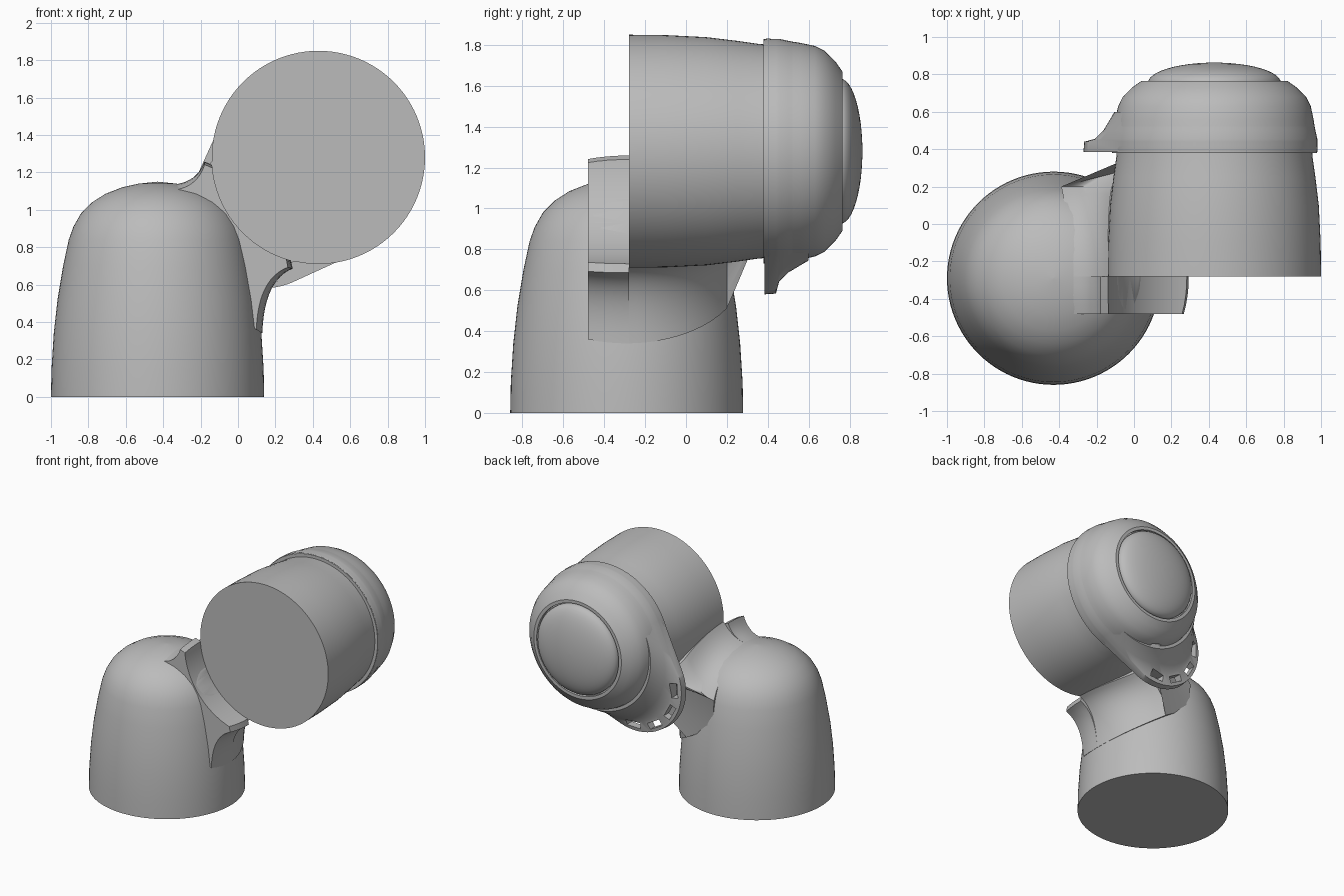
import bpy, bmesh
from math import sin, cos, pi, radians, sqrt
from mathutils import Matrix, Vector

if "Cube" in bpy.data.objects:
    bpy.data.objects.remove(bpy.data.objects["Cube"])

grey = bpy.data.materials.new("plain_grey")
grey.use_nodes = True
grey.diffuse_color = (0.5, 0.5, 0.5, 1)
grey.node_tree.nodes["Principled BSDF"].inputs["Base Color"].default_value = (0.5, 0.5, 0.5, 1)

POST = Vector((-0.43, -0.29, 0))     # foot of the upright post
HEAD = Vector((0.43, 0, 1.28))       # axis of the horizontal head, along y
R = 0.57


def finish(bm, name):
    bmesh.ops.recalc_face_normals(bm, faces=bm.faces)
    mesh = bpy.data.meshes.new(name)
    bm.to_mesh(mesh)
    bm.free()
    mesh.materials.append(grey)
    obj = bpy.data.objects.new(name, mesh)
    bpy.context.collection.objects.link(obj)
    return obj


def loft(name, rings):
    """Skin a list of equal-length closed rings and cap both ends."""
    bm = bmesh.new()
    loops = [[bm.verts.new(p) for p in ring] for ring in rings]
    n = len(loops[0])
    for a, b in zip(loops, loops[1:]):
        for i in range(n):
            j = (i + 1) % n
            bm.faces.new((a[i], a[j], b[j], b[i]))
    bm.faces.new(loops[0])
    bm.faces.new(loops[-1])
    return finish(bm, name)


def revolve(name, profile, origin, along_y=False, n=96):
    """Turn (radius, height) pairs around z, or around y."""
    rings = []
    for r, h in profile:
        ring = []
        for i in range(n):
            a = 2 * pi * i / n
            c, s = r * cos(a), r * sin(a)
            ring.append(origin + Vector((c, h, s) if along_y else (c, s, h)))
        rings.append(ring)
    return loft(name, rings)


def box_cutter(name, center, size, angle):
    bm = bmesh.new()
    m = Matrix.Translation(center) @ Matrix.Rotation(-angle, 4, 'Y') @ Matrix.Diagonal((*size, 1))
    bmesh.ops.create_cube(bm, size=1, matrix=m)
    return finish(bm, name)


def cut(obj, cutter):
    cutter.hide_render = True
    cutter.hide_viewport = True
    mod = obj.modifiers.new("cut", 'BOOLEAN')
    mod.operation = 'DIFFERENCE'
    mod.solver = 'EXACT'
    mod.object = cutter


def smooth(obj, angle=35):
    bpy.ops.object.select_all(action='DESELECT')
    obj.select_set(True)
    bpy.context.view_layer.objects.active = obj
    for mod in list(obj.modifiers):
        bpy.ops.object.modifier_apply(modifier=mod.name)
    bpy.ops.object.shade_smooth_by_angle(angle=radians(angle))


def polar(angle, r):
    a = radians(angle)
    return Vector((HEAD.x + r * cos(a), HEAD.z + r * sin(a)))


def bezier(p, k, t, n=12):
    return [p * (1 - u) ** 2 + k * 2 * u * (1 - u) + t * u * u for u in (i / n for i in range(n + 1))]


def neck_ring(y, lip):
    """Section of the neck: concave fillets from the post up to the head."""
    s = sqrt(1 - ((y - POST.y) / R) ** 2)
    low_t = polar(257 - 45 * (1 - s), lip)
    low_p = Vector((POST.x + 0.56 * s, 0.34 + 0.35 * (1 - s)))
    top_t = polar(182 + 28 * (1 - s), lip)
    top_p = Vector((POST.x + 0.08 * s, 0.6 + 0.535 * s))
    low = bezier(low_p, Vector((low_p.x + 0.01, low_t.y - 0.06)), low_t)
    top = bezier(top_t, Vector((-0.22, top_p.y + 0.01)), top_p)
    pts = low + [Vector((0.2, 1.08))] + top + [Vector((POST.x + 0.05, 0.65))]
    return [(p.x, y, p.y) for p in pts]


# Domed upright post
post = revolve("post", [(0.57, 0), (0.567, 0.15), (0.555, 0.34), (0.535, 0.52), (0.505, 0.7),
                        (0.475, 0.84), (0.45, 0.91), (0.41, 0.98), (0.35, 1.04), (0.28, 1.085),
                        (0.19, 1.12), (0.1, 1.14), (0.002, 1.15)], POST)

# Saddle collar in front of the head, hollowed to the head's radius
collar = loft("saddle_collar", [neck_ring(-0.48 + 0.05 * i, 0.61) for i in range(5)])
hollow = revolve("hollow_cutter", [(R, -1.3), (R, -0.28)], HEAD, True)
cut(post, hollow)
cut(collar, hollow)

# Blended neck behind the collar, fading out under the head
rings = [neck_ring(-0.28 + 0.04 * i, 0.57) for i in range(13)]
tip = [polar(232 - 24 * i / 27, 0.53) for i in range(27)] + [polar(220, 0.3)]
rings.append([(p.x, 0.35, p.y) for p in tip])
neck = loft("neck", rings)

# Head barrel
barrel = revolve("head_barrel", [(R, -0.28), (0.568, -0.1), (0.558, 0.1), (0.54, 0.25),
                                 (0.525, 0.355), (0.52, 0.42)], HEAD, True)

# Bezel with a raised rim around the lens
bezel = revolve("bezel", [(0.5, 0.38), (0.548, 0.38), (0.552, 0.4), (0.542, 0.48), (0.53, 0.56),
                          (0.515, 0.63), (0.49, 0.68), (0.44, 0.73), (0.39, 0.765),
                          (0.365, 0.765), (0.365, 0.74), (0.002, 0.74)], HEAD, True)
a = radians(255)
cut(bezel, box_cutter("notch_cutter", HEAD + Vector((0.53 * cos(a), 0.6, 0.53 * sin(a))),
                      (0.1, 0.05, 0.09), a))

# Domed lens
lens = revolve("lens", [(0.355, 0.72)] + [(max(0.355 * cos(t), 0.002), 0.755 + 0.108 * sin(t))
               for t in (pi / 2 * i / 12 for i in range(13))], HEAD, True)


# Teardrop flange on the lower inner side of the bezel
def teardrop(y, d, r1=0.55, n=96):
    r2 = r1 - 0.35 * d
    ring = []
    for i in range(n):
        t = 2 * pi * i / n
        aim = t - radians(225)
        far = d * cos(aim) + r2 > r1
        p = polar(225, d if far else 0)
        r = r2 if far else r1
        ring.append((p.x + r * cos(t), y, p.y + r * sin(t)))
    return ring


flange = loft("flange", [teardrop(0.385, 0.42), teardrop(0.44, 0.41), teardrop(0.455, 0.25),
                         teardrop(0.5, 0.15, 0.54), teardrop(0.6, 0.04, 0.52)])
centre = polar(225, 0.42)
for turn in (-48, -16, 16, 48):
    a = radians(225 + turn)
    cut(flange, box_cutter("slot_cutter", Vector((centre.x + 0.345 * cos(a), 0.42, centre.y + 0.345 * sin(a))),
                           (0.05, 0.2, 0.12), a))

for part in (post, collar, neck, barrel, bezel, lens, flange):
    smooth(part)
